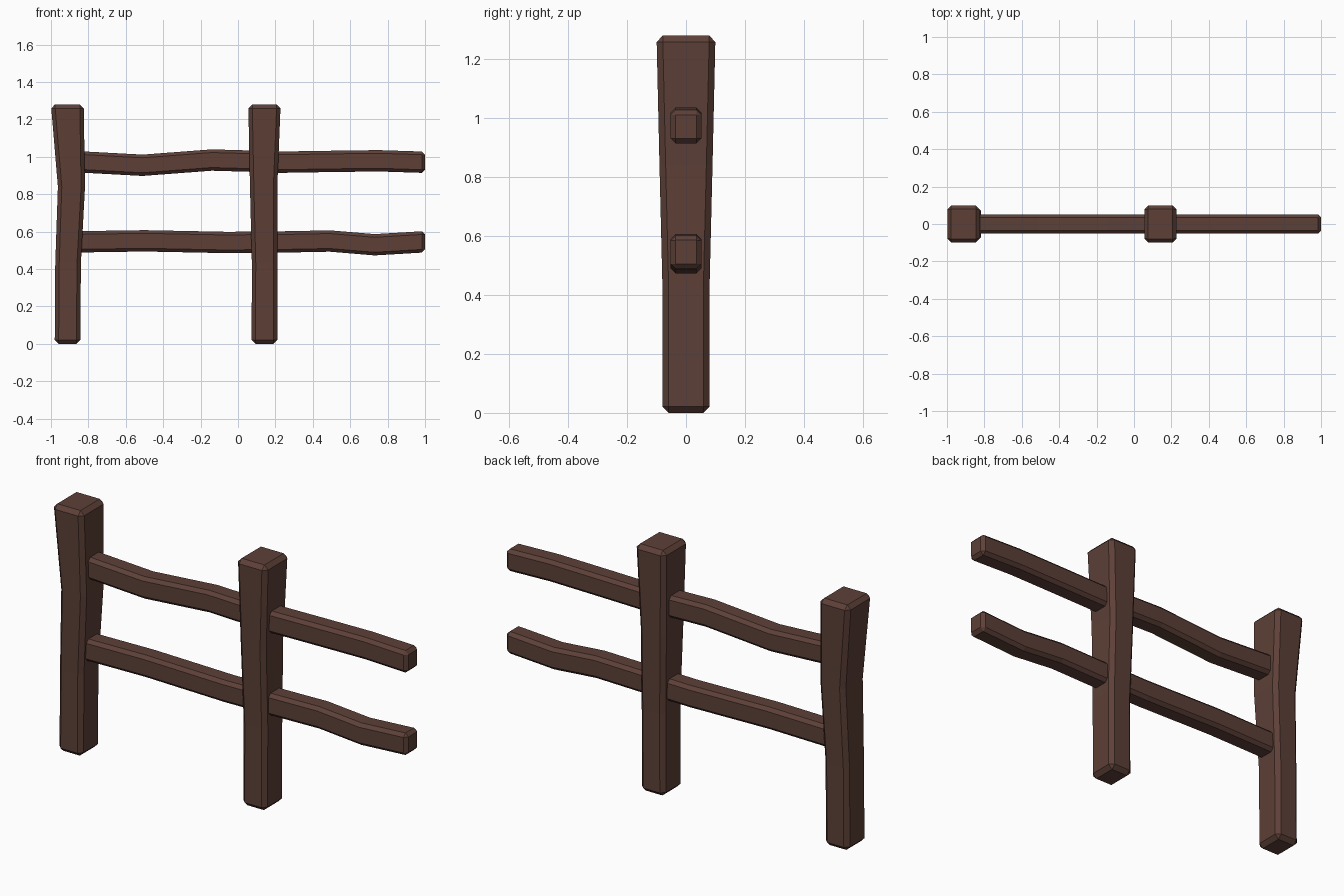
import bpy, bmesh

if "Cube" in bpy.data.objects:
    bpy.data.objects.remove(bpy.data.objects["Cube"])

wood = bpy.data.materials.new("dark_brown_wood")
wood.diffuse_color = (0.109, 0.051, 0.038, 1)
wood.use_nodes = True
wood.node_tree.nodes["Principled BSDF"].inputs["Base Color"].default_value = wood.diffuse_color


def beam(name, rings, bevel):
    """Loft four-cornered rings into a capped beam with chamfered edges."""
    bm = bmesh.new()
    loops = [[bm.verts.new(p) for p in ring] for ring in rings]
    for a, b in zip(loops, loops[1:]):
        for i in range(4):
            j = (i + 1) % 4
            bm.faces.new((a[i], a[j], b[j], b[i]))
    bm.faces.new(loops[0][::-1])
    bm.faces.new(loops[-1])
    bmesh.ops.recalc_face_normals(bm, faces=bm.faces)
    mesh = bpy.data.meshes.new(name)
    bm.to_mesh(mesh)
    bm.free()
    mesh.materials.append(wood)
    obj = bpy.data.objects.new(name, mesh)
    bpy.context.collection.objects.link(obj)
    mod = obj.modifiers.new("chamfer", 'BEVEL')
    mod.width = bevel
    mod.segments = 1
    mod.limit_method = 'ANGLE'
    mod.angle_limit = 0.7


def post(name, sections):
    # each section: z, left x, right x, half depth
    beam(name, [[(l, -d, z), (r, -d, z), (r, d, z), (l, d, z)]
                for z, l, r, d in sections], 0.021)


def rail(name, points, h=0.057, d=0.052):
    # each point: x, centre height
    beam(name, [[(x, -d, z - h), (x, d, z - h), (x, d, z + h), (x, -d, z + h)]
                for x, z in points], 0.017)


# Upright posts, wider at the top
post("left_post", [(0, -0.98, -0.843, 0.08), (0.43, -0.977, -0.84, 0.08),
                   (0.84, -0.963, -0.818, 0.09), (1.28, -1.0, -0.825, 0.1)])
post("middle_post", [(0, 0.073, 0.21, 0.08), (0.43, 0.074, 0.212, 0.08),
                     (0.84, 0.064, 0.21, 0.09), (1.28, 0.055, 0.228, 0.1)])

# Uneven rails
rail("upper_left_rail", [(-0.9, 0.976), (-0.51, 0.955), (-0.14, 0.983), (0.14, 0.975)])
rail("upper_right_rail", [(0.14, 0.97), (0.45, 0.975), (0.75, 0.979), (1.0, 0.971)])
rail("lower_left_rail", [(-0.9, 0.545), (-0.5, 0.551), (-0.05, 0.542), (0.14, 0.545)])
rail("lower_right_rail", [(0.14, 0.543), (0.49, 0.55), (0.73, 0.53), (1.0, 0.546)])
